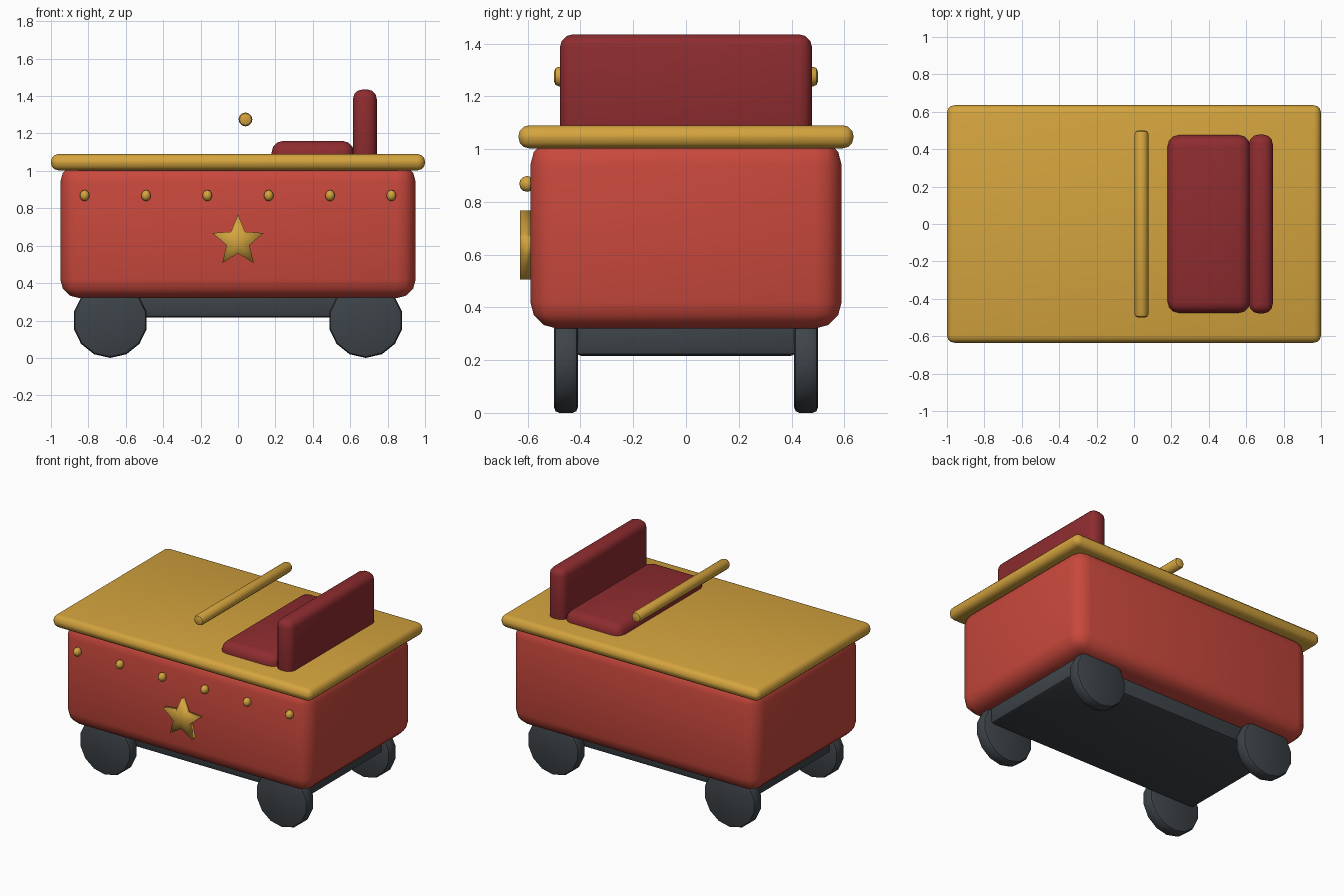
import bpy, bmesh, math
from mathutils import Matrix, Vector

if "Cube" in bpy.data.objects:
    bpy.data.objects.remove(bpy.data.objects["Cube"])


def material(name, r, g, b):
    lin = [((c / 255 + 0.055) / 1.055) ** 2.4 for c in (r, g, b)]
    m = bpy.data.materials.new(name)
    m.diffuse_color = (*lin, 1)
    m.use_nodes = True
    m.node_tree.nodes["Principled BSDF"].inputs["Base Color"].default_value = m.diffuse_color
    return m


RED = material("red paint", 200, 72, 60)
GOLD = material("gold", 212, 164, 62)
MAROON = material("maroon cushion", 142, 44, 47)
DARK = material("dark grey", 62, 68, 73)


def finish(name, bm, mat, angle=40):
    bmesh.ops.recalc_face_normals(bm, faces=bm.faces[:])
    me = bpy.data.meshes.new(name)
    bm.to_mesh(me)
    bm.free()
    me.materials.append(mat)
    for p in me.polygons:
        p.use_smooth = True
    if angle:
        me.set_sharp_from_angle(angle=math.radians(angle))
    ob = bpy.data.objects.new(name, me)
    bpy.context.collection.objects.link(ob)
    return ob


def box(name, lo, hi, bevel, mat, segments=3):
    lo, hi = Vector(lo), Vector(hi)
    bm = bmesh.new()
    bmesh.ops.create_cube(bm, size=1)
    bmesh.ops.scale(bm, vec=hi - lo, verts=bm.verts)
    bmesh.ops.translate(bm, vec=(lo + hi) / 2, verts=bm.verts)
    bmesh.ops.bevel(bm, geom=bm.edges[:], offset=bevel, segments=segments,
                    profile=0.5, affect='EDGES', clamp_overlap=True)
    return finish(name, bm, mat)


def rod(name, centre, radius, length, sides, bevel, segments, mat):
    """Cylinder along y with rounded rims; one vertex points straight down."""
    bm = bmesh.new()
    bmesh.ops.create_cone(bm, cap_ends=True, segments=sides,
                          radius1=radius, radius2=radius, depth=length)
    down = min(bm.verts, key=lambda v: v.co.y)
    turn = -math.pi / 2 - math.atan2(down.co.y, down.co.x)
    spin = Matrix.Rotation(turn, 4, 'Z')
    bmesh.ops.transform(bm, verts=bm.verts, matrix=Matrix.Translation(centre)
                        @ Matrix.Rotation(math.pi / 2, 4, 'X') @ spin)
    rims = [e for e in bm.edges if any(len(f.verts) > 4 for f in e.link_faces)]
    bmesh.ops.bevel(bm, geom=rims, offset=bevel, segments=segments,
                    profile=0.5, affect='EDGES', clamp_overlap=True)
    return finish(name, bm, mat)


# Car body, top deck and chassis
box("body", (-0.95, -0.59, 0.32), (0.95, 0.59, 1.04), 0.1, RED)
box("top_deck", (-1, -0.635, 1.003), (1, 0.635, 1.09), 0.04, GOLD)
box("chassis", (-0.83, -0.42, 0.215), (0.83, 0.42, 0.38), 0.025, DARK, 2)

# Seat cushion and backrest
box("seat", (0.18, -0.475, 1.0), (0.62, 0.475, 1.16), 0.06, MAROON)
box("backrest", (0.615, -0.478, 1.02), (0.742, 0.478, 1.435), 0.05, MAROON)

# Lap bar
rod("lap_bar", (0.04, 0, 1.275), 0.037, 1.0, 12, 0.018, 2, GOLD)

# Wheels
for sx, end in ((-1, "left"), (1, "right")):
    for sy, side in ((-1, "front"), (1, "back")):
        rod(f"wheel_{side}_{end}", (sx * 0.683, sy * 0.455, 0.2),
            0.2, 0.09, 14, 0.02, 2, DARK)

# Row of studs on the front
for i in range(6):
    bm = bmesh.new()
    bmesh.ops.create_uvsphere(bm, u_segments=10, v_segments=6, radius=0.03)
    bmesh.ops.scale(bm, vec=(0.9, 1, 1), verts=bm.verts)
    bmesh.ops.translate(bm, vec=(-0.82 + i * 0.328, -0.602, 0.868), verts=bm.verts)
    finish(f"stud_{i + 1}", bm, GOLD, 60)

# Star plate on the front, smooth shaded all over
bm = bmesh.new()
rings = []
for y in (-0.63, -0.58):
    ring = []
    for k in range(10):
        a = math.pi / 2 + k * math.pi / 5
        r = 0.064 if k % 2 else 0.144
        ring.append(bm.verts.new((r * math.cos(a), y, 0.623 + r * math.sin(a))))
    hub = bm.verts.new((0, y, 0.623))
    for k in range(10):
        bm.faces.new((hub, ring[k], ring[(k + 1) % 10]))
    rings.append(ring)
for k in range(10):
    n = (k + 1) % 10
    bm.faces.new((rings[0][k], rings[0][n], rings[1][n], rings[1][k]))
finish("star", bm, GOLD, 0)
